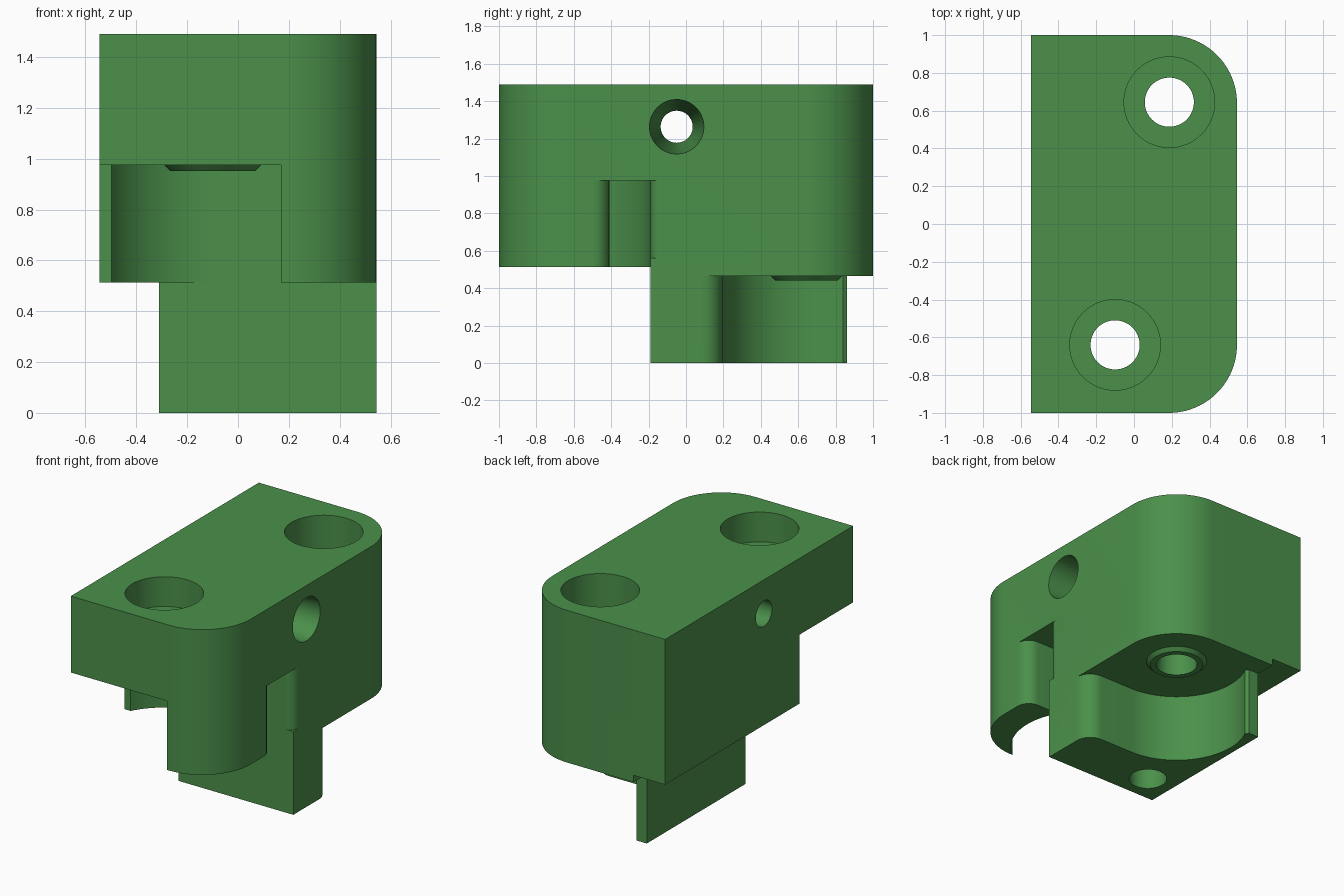
import bpy, bmesh, math
from mathutils import Vector, Matrix

if "Cube" in bpy.data.objects:
    bpy.data.objects.remove(bpy.data.objects["Cube"])

W, TOP, BASE = 0.545, 1.49, 0.512
FRONT, BACK = (-0.1, -0.64), (0.187, 0.645)   # screw centres
R = 0.45                                      # pocket radius

green = bpy.data.materials.new("green")
green.diffuse_color = (0.07, 0.28, 0.07, 1)
green.use_nodes = True
green.node_tree.nodes["Principled BSDF"].inputs["Base Color"].default_value = green.diffuse_color


def arc(c, r, a0, a1, n=10):
    """Points on an arc, angles in degrees."""
    return [(c[0] + r * math.cos(math.radians(a0 + (a1 - a0) * i / n)),
             c[1] + r * math.sin(math.radians(a0 + (a1 - a0) * i / n))) for i in range(n + 1)]


def make(name, bm):
    bmesh.ops.recalc_face_normals(bm, faces=bm.faces)
    me = bpy.data.meshes.new(name)
    bm.to_mesh(me)
    bm.free()
    me.materials.append(green)
    ob = bpy.data.objects.new(name, me)
    bpy.context.collection.objects.link(ob)
    return ob


def prism(name, pts, z0, z1):
    bm = bmesh.new()
    f = bm.faces.new([bm.verts.new((x, y, z0)) for x, y in pts])
    g = bmesh.ops.extrude_face_region(bm, geom=[f])
    bmesh.ops.translate(bm, vec=(0, 0, z1 - z0),
                        verts=[v for v in g["geom"] if isinstance(v, bmesh.types.BMVert)])
    return make(name, bm)


def cone(name, p0, p1, r0, r1):
    p0, p1 = Vector(p0), Vector(p1)
    d = p1 - p0
    m = Matrix.Translation((p0 + p1) / 2) @ d.to_track_quat('Z', 'Y').to_matrix().to_4x4()
    bm = bmesh.new()
    bmesh.ops.create_cone(bm, cap_ends=True, segments=64, radius1=r0, radius2=r1,
                          depth=d.length, matrix=m)
    return make(name, bm)


def combine(body, tool, op):
    m = body.modifiers.new(op.lower(), 'BOOLEAN')
    m.operation, m.object, m.solver = op, tool, 'EXACT'
    bpy.context.view_layer.objects.active = body
    bpy.ops.object.modifier_apply(modifier=m.name)
    bpy.data.objects.remove(tool)


# main block with two rounded right corners
cr = 0.36
right = arc((W - cr, -1 + cr), cr, -90, 0, 24) + arc((W - cr, 1 - cr), cr, 0, 90, 24)
body = prism("carriage_block", [(-W, -1)] + right + [(-W, 1)], BASE, TOP)

# front pocket: round clearance, open to the front and through to the right
a_tip = math.degrees(math.asin((-0.43 - FRONT[1]) / R))
a_col = math.degrees(math.asin((-0.41 - FRONT[1]) / R))
tip_x = FRONT[0] - R * math.cos(math.radians(a_tip))
pocket = ([(-0.7, -1.2), (-0.7, -0.43), (-W, -0.43)]
          + [(tip_x - 0.01, -0.43)]
          + arc(FRONT, R, 180 - a_tip, 90, 20)
          + arc((W - 0.06, -0.13), 0.06, -90, 0, 8) + [(0.7, -0.13), (0.7, -0.5)]
          + arc((W - 0.09, -0.5), 0.09, 0, 90, 8)
          + arc(FRONT, R, a_col, -54, 24) + [(0.165, -1.2)])
combine(body, prism("pocket_cutter", pocket, 0.3, 0.976), 'DIFFERENCE')

# thin lower plate under the back half
ys = -0.19
plate = [(-0.31, ys), (W, ys)] + arc((W - cr, 1 - cr), cr, 0, 90, 24) + [(-0.31, 1)]
combine(body, prism("lower_plate", plate, 0.466, 0.62 - 0.06), 'UNION')

# hanging arm with a round clearance around the back screw
a_end = 180 - math.degrees(math.asin((0.86 - BACK[1]) / R))
end_x = BACK[0] + R * math.cos(math.radians(a_end))
arm = ([(-0.31, ys), (W, ys)]
       + arc((W - 0.11, 0.195 - 0.11), 0.11, 0, 90, 8)
       + arc(BACK, R, 270, a_end + 3, 30)
       + [(end_x - 0.025, 0.86), (-0.31, 0.86)])
combine(body, prism("arm", arm, 0, 0.54), 'UNION')

# screw seats: chamfered boss below, clearance hole, counterbore from above
for (x, y), ceiling, floor in ((FRONT, 0.976, 1.29), (BACK, 0.466, 0.78)):
    combine(body, cone("boss", (x, y, ceiling - 0.024), (x, y, ceiling + 0.024), 0.168, 0.216), 'UNION')
    combine(body, cone("hole", (x, y, -0.2), (x, y, 1.7), 0.13, 0.13), 'DIFFERENCE')
    combine(body, cone("bore", (x, y, floor), (x, y, 1.7), 0.24, 0.24), 'DIFFERENCE')

# tapered cross hole and blind hole in the arm
combine(body, cone("cross", (-W - 0.05, -0.05, 1.263), (W + 0.01, -0.05, 1.263), 0.083, 0.146), 'DIFFERENCE')
combine(body, cone("blind", (-0.115, 0.0, -0.1), (-0.115, 0.0, 0.5), 0.12, 0.12), 'DIFFERENCE')

# smooth curves, sharp edges
body.data.materials.clear()
body.data.materials.append(green)
for p in body.data.polygons:
    p.material_index = 0
bpy.ops.object.select_all(action='DESELECT')
body.select_set(True)
bpy.context.view_layer.objects.active = body
bpy.ops.object.shade_smooth_by_angle(angle=math.radians(30))
